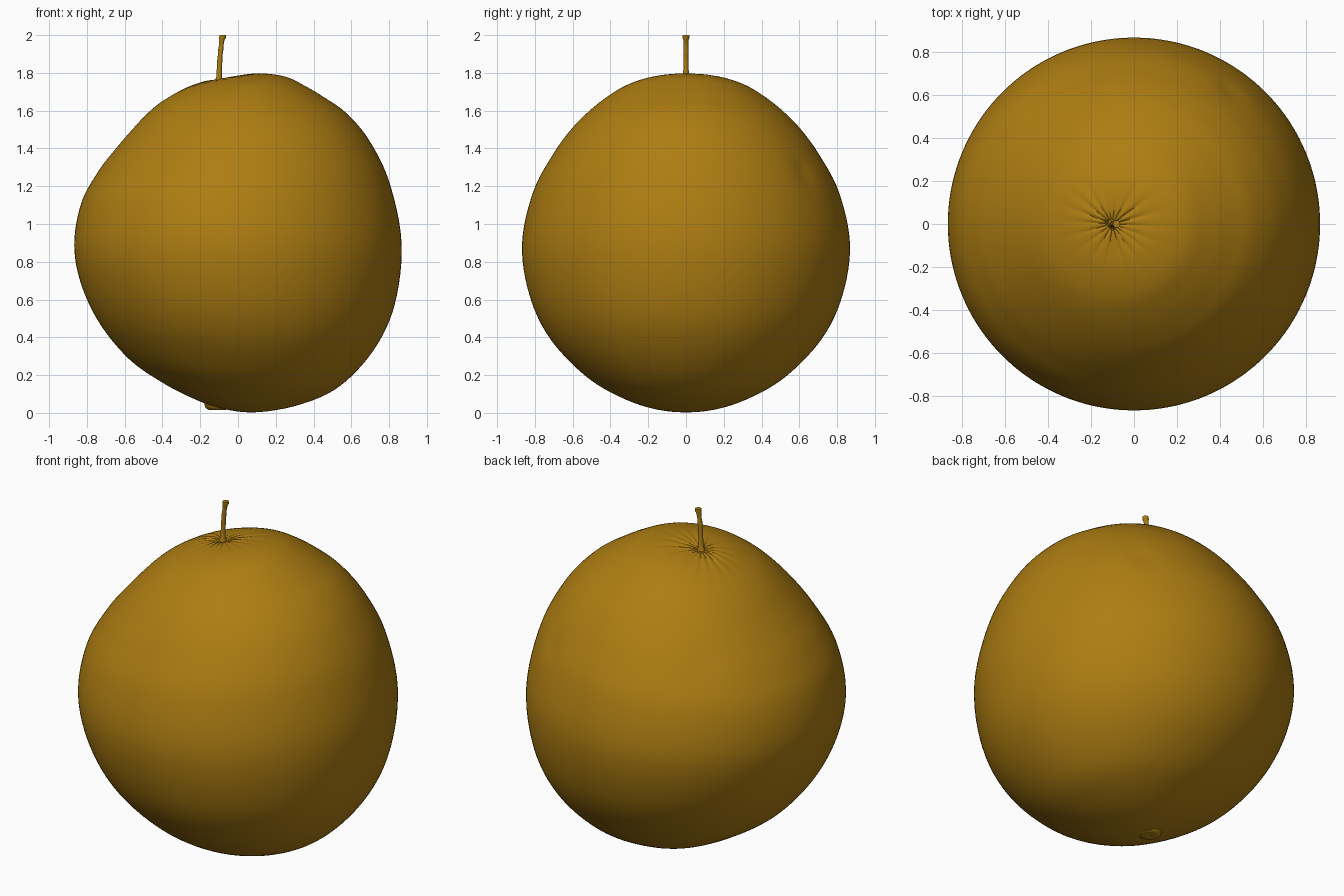
import bpy, bmesh, math
from mathutils import Vector

cube = bpy.data.objects.get("Cube")
if cube:
    bpy.data.objects.remove(cube, do_unlink=True)

peel = bpy.data.materials.new("golden_orange")
peel.use_nodes = True
COLOUR = (0.42, 0.205, 0.006, 1)
peel.diffuse_color = COLOUR
bsdf = peel.node_tree.nodes["Principled BSDF"]
bsdf.inputs["Base Color"].default_value = COLOUR
bsdf.inputs["Roughness"].default_value = 0.6


def loft(name, rings, caps, angle=60):
    """Skin a list of closed rings; caps hold end points (None = flat end)."""
    bm = bmesh.new()
    loops = [[bm.verts.new(p) for p in ring] for ring in rings]
    n = len(loops[0])
    for a, b in zip(loops, loops[1:]):
        for i in range(n):
            j = (i + 1) % n
            bm.faces.new((a[i], a[j], b[j], b[i]))
    for loop, cap in ((loops[0], caps[0]), (loops[-1], caps[1])):
        if cap is None:
            bm.faces.new(loop)
        else:
            tip = bm.verts.new(cap)
            for i in range(n):
                bm.faces.new((loop[i], loop[(i + 1) % n], tip))
    bmesh.ops.recalc_face_normals(bm, faces=bm.faces)
    mesh = bpy.data.meshes.new(name)
    bm.to_mesh(mesh)
    bm.free()
    mesh.materials.append(peel)
    obj = bpy.data.objects.new(name, mesh)
    bpy.context.collection.objects.link(obj)
    bpy.ops.object.select_all(action='DESELECT')
    obj.select_set(True)
    bpy.context.view_layer.objects.active = obj
    bpy.ops.object.shade_smooth_by_angle(angle=math.radians(angle))
    return obj


# Tilted rings of the fruit, top to bottom: left x, left z, right x, right z, half depth
SECTIONS = [
    (-.10, 1.755, -.10, 1.755, 0),
    (-.17, 1.755, -.03, 1.778, .07),
    (-.283, 1.717, .11, 1.797, .20),
    (-.40, 1.650, .25, 1.780, .33),
    (-.48, 1.585, .36, 1.728, .43),
    (-.56, 1.500, .46, 1.668, .52),
    (-.65, 1.395, .57, 1.590, .61),
    (-.74, 1.278, .69, 1.450, .705),
    (-.83, 1.110, .80, 1.225, .81),
    (-.867, .890, .866, .900, .868),
    (-.83, .680, .83, .575, .83),
    (-.73, .470, .72, .335, .725),
    (-.575, .283, .537, .140, .545),
    (-.40, .160, .325, .043, .365),
    (-.25, .082, .09, .003, .19),
    (-.10, .026, -.10, .026, 0),
]


def mirrored(s):
    return (s[2], s[3], s[0], s[1], -s[4])


def spline(p0, p1, p2, p3, t):
    return [0.5 * (2 * b + (c - a) * t + (2 * a - 5 * b + 4 * c - d) * t * t
                   + (3 * b - a - 3 * c + d) * t ** 3)
            for a, b, c, d in zip(p0, p1, p2, p3)]


# Shallow dents: position, width, depth
DENTS = [(Vector((.45, .62, 1.28)), .07, .012), (Vector((-.50, .52, 1.38)), .09, .007)]
CENTRE = Vector((0, 0, .89))
STEM = Vector((-.10, 0))


def skin_detail(p):
    # Radial puckers around the stem
    d = Vector((p.x, p.y)) - STEM
    r = d.length
    if p.z > 1.4 and r < .4:
        a = math.atan2(d.y, d.x)
        fade = min(r / .05, 1) * math.exp(-(r / .17) ** 2)
        crease = abs(math.sin(9 * a + .7 * math.sin(2 * a + 1))) ** .6 - .75
        p.z += .013 * fade * crease * (.75 + .25 * math.sin(3 * a))
    for spot, width, depth in DENTS:
        pull = depth * math.exp(-((p - spot).length / width) ** 2)
        p += (CENTRE - p).normalized() * pull
    return p


SEGMENTS, STEPS = 144, 6
padded = [mirrored(SECTIONS[1])] + SECTIONS + [mirrored(SECTIONS[-2])]
rings = []
for k in range(len(SECTIONS) - 1):
    for s in range(STEPS):
        if k == 0 and s == 0:
            continue
        xl, zl, xr, zr, dep = spline(*padded[k:k + 4], s / STEPS)
        ring = []
        for i in range(SEGMENTS):
            a = math.tau * i / SEGMENTS
            c = math.cos(a)
            ring.append(skin_detail(Vector(((xl + xr) / 2 + (xr - xl) / 2 * c,
                                            dep * math.sin(a),
                                            (zl + zr) / 2 + (zr - zl) / 2 * c))))
        rings.append(ring)
loft("fruit_body", rings, ((-.10, 0, 1.755), (-.10, 0, .026)))


def round_ring(x, z, r, n=16):
    return [(x + r * math.cos(math.tau * i / n), r * math.sin(math.tau * i / n), z)
            for i in range(n)]


# Knobbly stem, flared at both ends: x, z, radius
STEM_RINGS = [
    (-.100, 1.74, .026), (-.100, 1.765, .020), (-.100, 1.78, .014), (-.099, 1.81, .015),
    (-.098, 1.83, .012), (-.097, 1.86, .014), (-.095, 1.89, .012), (-.092, 1.92, .014),
    (-.089, 1.945, .012), (-.085, 1.975, .014), (-.082, 1.985, .018), (-.081, 2.0, .017),
]
loft("stem", [round_ring(*s) for s in STEM_RINGS], (None, None), 45)

# Small navel button underneath
NAVEL = [(-.11, .05, .07), (-.11, .026, .062), (-.11, .016, .045), (-.11, .019, .02)]
loft("navel", [round_ring(*s) for s in NAVEL], (None, (-.11, 0, .024)), 45)
